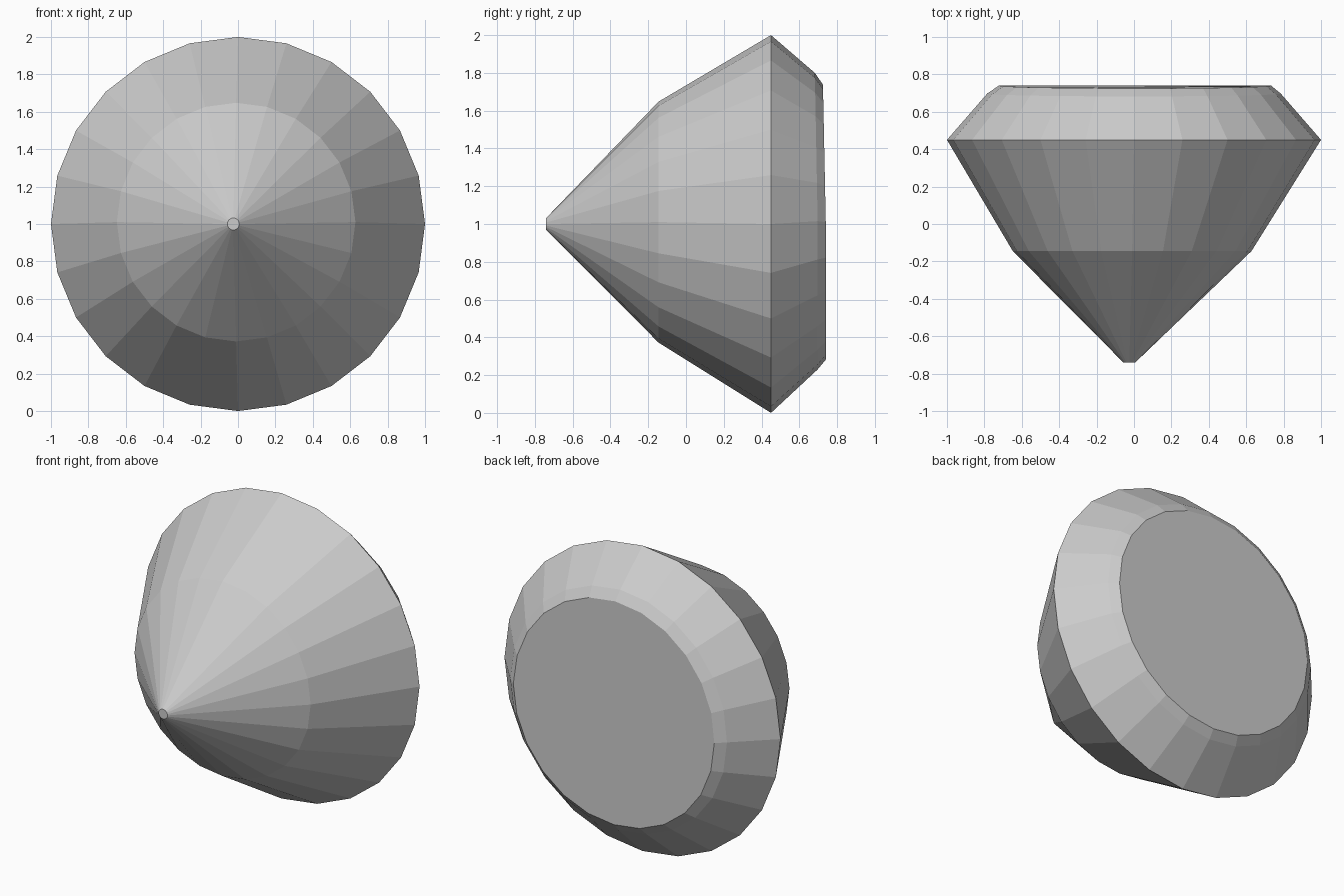
import bpy, bmesh
from math import sin, cos, pi

if "Cube" in bpy.data.objects:
    bpy.data.objects.remove(bpy.data.objects["Cube"])

SIDES = 24

# Cut profile along the gem's axis: y, radius, centre x, centre z
profile = [
    (-0.74, 0.032, -0.025, 1.00),   # blunt point
    (-0.145, 0.638, -0.01, 1.01),   # break in the lower cone
    (0.45, 1.0, 0.0, 1.0),          # widest rim
    (0.692, 0.785, 0.0, 1.015),     # crown
    (0.735, 0.728, 0.005, 1.01),    # table edge
]

bm = bmesh.new()
rings = []
for i, (y, r, cx, cz) in enumerate(profile):
    ring = []
    for k in range(SIDES):
        a = 2 * pi * k / SIDES
        # the table edge dips slightly toward the top
        dip = 0.005 - 0.015 * max(0, sin(a)) if i >= 3 else 0
        ring.append(bm.verts.new((cx + r * cos(a), y + dip, cz + r * sin(a))))
    rings.append(ring)

# Facets between neighbouring rings
for lo, hi in zip(rings, rings[1:]):
    for k in range(SIDES):
        n = (k + 1) % SIDES
        bm.faces.new((lo[k], lo[n], hi[n], hi[k]))

# Flat table and point cap
bm.faces.new(rings[0])
bm.faces.new(rings[-1])
bmesh.ops.recalc_face_normals(bm, faces=bm.faces)

mesh = bpy.data.meshes.new("gemstone")
bm.to_mesh(mesh)
bm.free()
gem = bpy.data.objects.new("gemstone", mesh)
bpy.context.collection.objects.link(gem)
